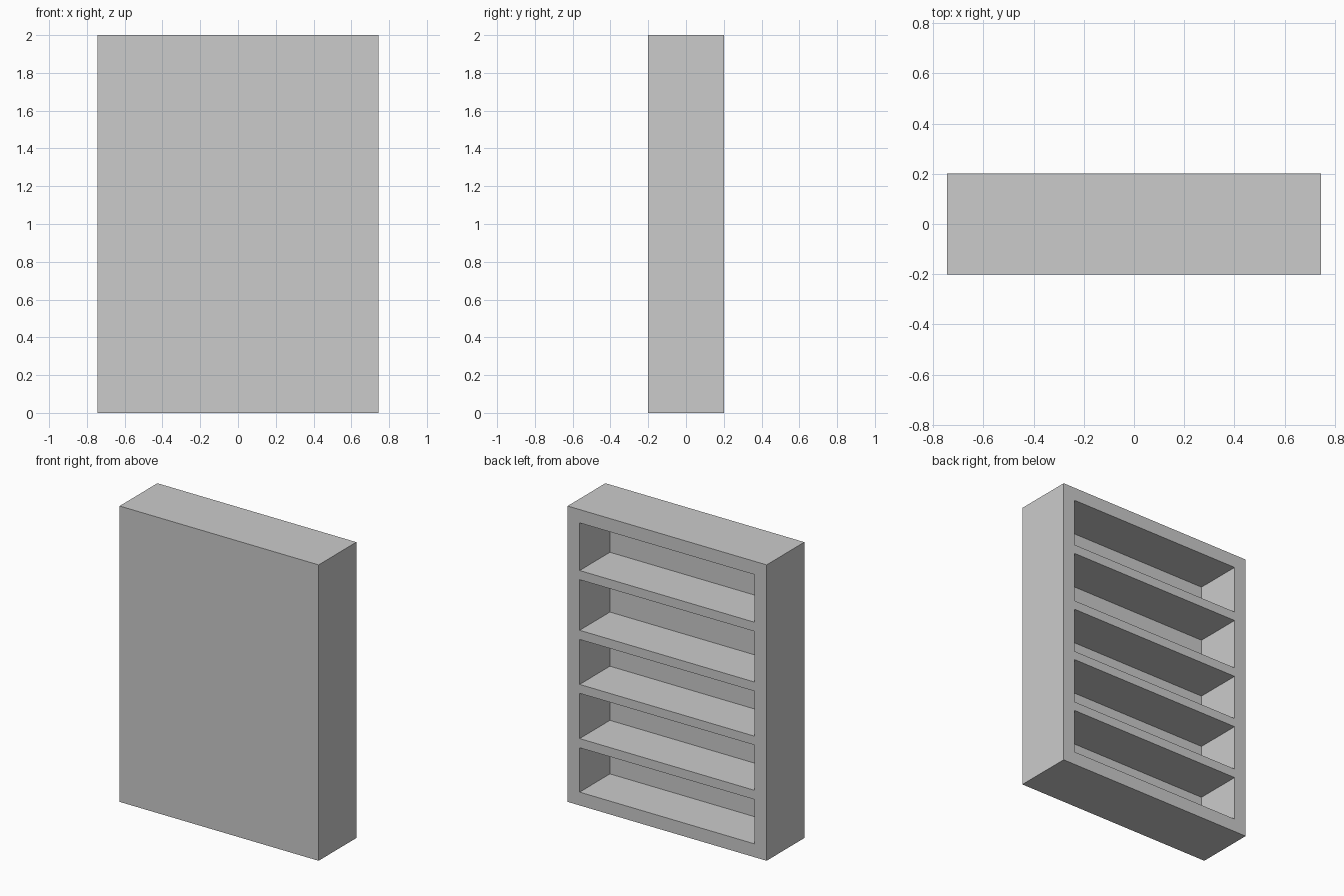
import bpy

if "Cube" in bpy.data.objects:
    bpy.data.objects.remove(bpy.data.objects["Cube"])

W, D, H = 1.488, 0.403, 2.0      # overall size
WALL, BACK = 0.09, 0.08          # frame thickness, closed panel thickness
# bottom and top of each compartment, opening towards +y
BAYS = [(0.09, 0.39), (0.452, 0.758), (0.818, 1.122), (1.184, 1.526), (1.588, 1.91)]


def box(name, lo, hi):
    centre = [(a + b) / 2 for a, b in zip(lo, hi)]
    bpy.ops.mesh.primitive_cube_add(size=1, location=centre)
    ob = bpy.context.object
    ob.name = name
    ob.scale = [b - a for a, b in zip(lo, hi)]
    bpy.ops.object.transform_apply(location=True, rotation=False, scale=True)
    return ob


# solid cabinet block
case = box("bookcase", (-W / 2, -D / 2, 0), (W / 2, D / 2, H))

# carve each compartment, leaving frame, shelves and panel as one piece
x = W / 2 - WALL
for i, (z0, z1) in enumerate(BAYS):
    cutter = box(f"compartment_cutter_{i}", (-x, -D / 2 + BACK, z0), (x, D / 2 + 0.1, z1))
    cutter.hide_render = True
    mod = case.modifiers.new(f"compartment_{i}", 'BOOLEAN')
    mod.operation = 'DIFFERENCE'
    mod.solver = 'EXACT'
    mod.object = cutter
    bpy.context.view_layer.objects.active = case
    bpy.ops.object.modifier_apply(modifier=mod.name)
    bpy.data.objects.remove(cutter)
